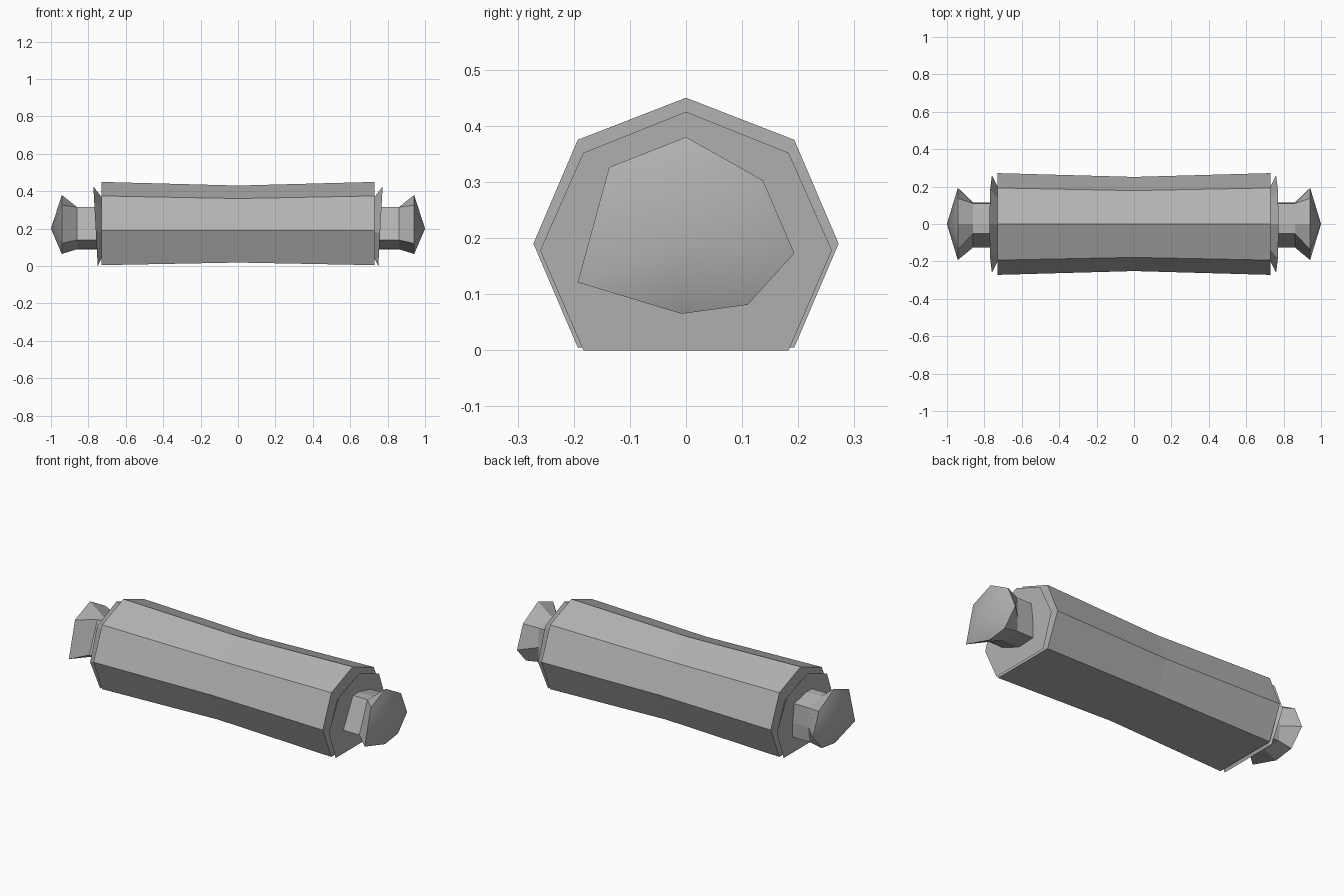
import bpy, bmesh

if "Cube" in bpy.data.objects:
    bpy.data.objects.remove(bpy.data.objects["Cube"])

grey = bpy.data.materials.new("plain grey")
grey.diffuse_color = (0.45, 0.45, 0.45, 1)
grey.use_nodes = True
grey.node_tree.nodes["Principled BSDF"].inputs["Base Color"].default_value = grey.diffuse_color


def loft(name, rings, cap_tip=None):
    """Skin a list of rings of 3D points; close the far end flat or to a tip."""
    bm = bmesh.new()
    loops = [[bm.verts.new(p) for p in ring] for ring in rings]
    n = len(loops[0])
    for a, b in zip(loops, loops[1:]):
        for i in range(n):
            j = (i + 1) % n
            bm.faces.new((a[i], a[j], b[j], b[i]))
    bm.faces.new(loops[0])
    if cap_tip:
        tip = bm.verts.new(cap_tip)
        for i in range(n):
            f = bm.faces.new((loops[-1][i], loops[-1][(i + 1) % n], tip))
            f.smooth = True
        # keep the rim crisp
        for i in range(n):
            bm.edges.get((loops[-1][i], loops[-1][(i + 1) % n])).smooth = False
    else:
        bm.faces.new(loops[-1])
    bmesh.ops.recalc_face_normals(bm, faces=bm.faces)
    mesh = bpy.data.meshes.new(name)
    bm.to_mesh(mesh)
    bm.free()
    mesh.materials.append(grey)
    ob = bpy.data.objects.new(name, mesh)
    bpy.context.collection.objects.link(ob)
    return ob


def scaled(profile, s, cz):
    return [(y * s, cz + (z - cz) * s) for y, z in profile]


# Body: seven-sided roller with a slight waist
body = [(0, 0.45), (0.193, 0.375), (0.272, 0.19), (0.193, 0.005),
        (-0.193, 0.005), (-0.272, 0.19), (-0.193, 0.375)]
loft("roller_body", [[(x, y, z) for y, z in scaled(body, s, 0.19)]
                     for x, s in ((-0.73, 1), (0, 0.925), (0.73, 1))])

plate = [(0, 0.425), (0.183, 0.352), (0.26, 0.178), (0.183, 0.0),
         (-0.183, 0.0), (-0.26, 0.178), (-0.183, 0.352)]
neck = [(0, 0.315), (0.11, 0.29), (0.115, 0.18), (0.11, 0.095),
        (0, 0.09), (-0.125, 0.14), (-0.05, 0.315)]
knob = [(0, 0.38), (0.137, 0.303), (0.193, 0.173), (0.11, 0.081),
        (-0.008, 0.065), (-0.193, 0.121), (-0.137, 0.326)]

for side, label in ((1, "right"), (-1, "left")):
    # End plate: tilted outer face, tapering back into the body
    loft(label + "_end_plate", [
        [(side * 0.725, y, z) for y, z in scaled(plate, 0.74, 0.19)],
        [(side * (0.75 + 0.055 * z), y, z) for y, z in plate]])
    # Handle: faceted neck flaring to a pointed knob
    loft(label + "_handle", [
        [(side * 0.74, y, z) for y, z in neck],
        [(side * 0.86, y, z) for y, z in neck],
        [(side * 0.942, y, z) for y, z in knob]],
        cap_tip=(side * 1.0, 0, 0.2))
